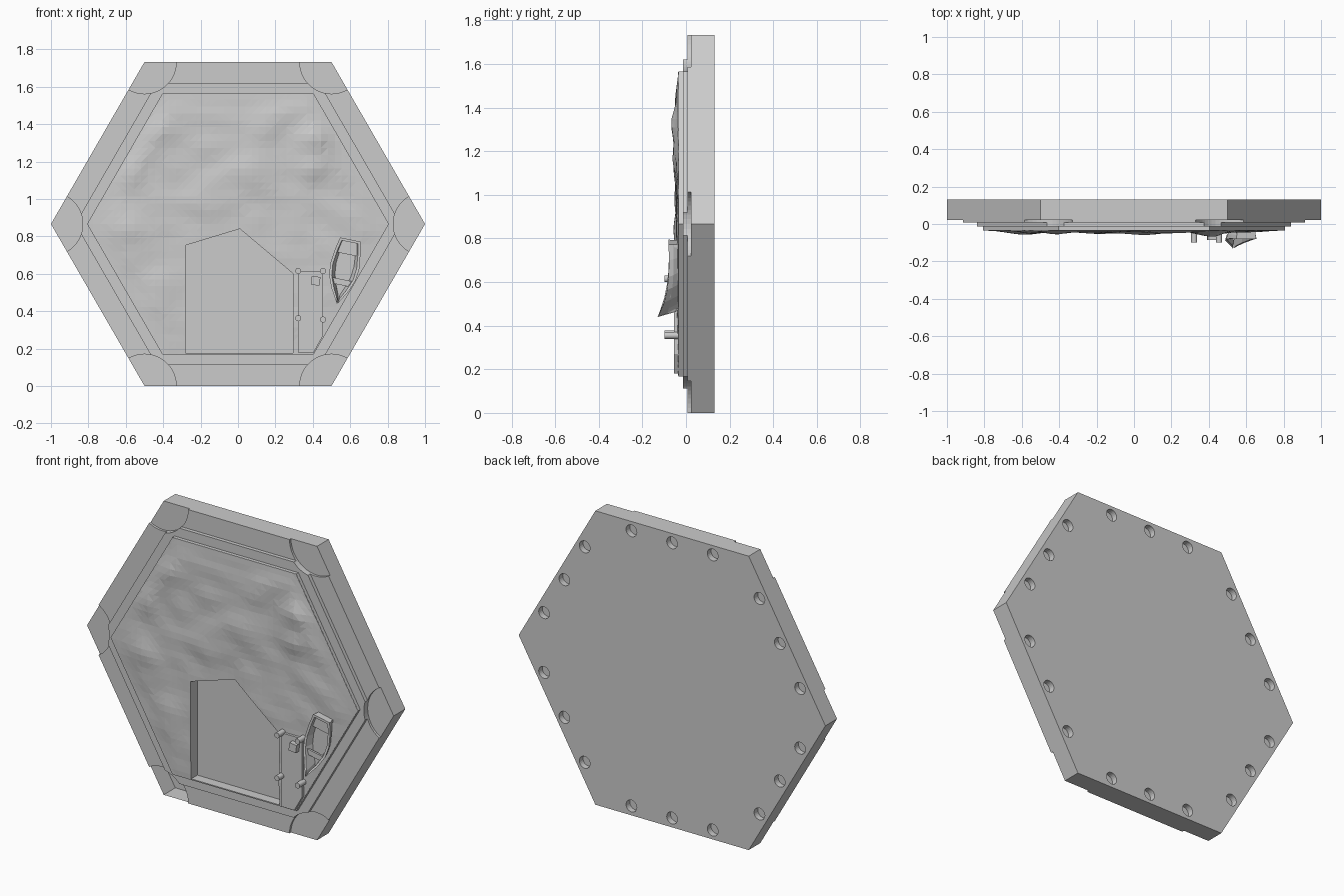
import bpy, bmesh
from math import sin, cos, pi, sqrt, exp, radians
from mathutils import Vector, noise

if "Cube" in bpy.data.objects:
    bpy.data.objects.remove(bpy.data.objects["Cube"])

CZ = sqrt(3) / 2  # height of the tile centre


def finish(name, bm):
    bmesh.ops.recalc_face_normals(bm, faces=bm.faces)
    me = bpy.data.meshes.new(name)
    bm.to_mesh(me)
    bm.free()
    ob = bpy.data.objects.new(name, me)
    bpy.context.collection.objects.link(ob)
    return ob


def loft(bm, rings):
    """Skin closed rings of points and cap both ends."""
    vs = [[bm.verts.new(p) for p in r] for r in rings]
    for a, b in zip(vs, vs[1:]):
        n = len(a)
        for i in range(n):
            bm.faces.new((a[i], a[(i + 1) % n], b[(i + 1) % n], b[i]))
    bm.faces.new(vs[0])
    bm.faces.new(vs[-1][::-1])


def prism(bm, pts, y0, y1):
    loft(bm, [[(x, y, z) for x, z in pts] for y in (y0, y1)])


def ngon(n, r, x=0.0, z=0.0, turn=0.0):
    return [(x + r * cos(2 * pi * i / n + turn), z + r * sin(2 * pi * i / n + turn)) for i in range(n)]


def cut(ob, cutter):
    m = ob.modifiers.new("cut", 'BOOLEAN')
    m.operation, m.solver, m.object = 'DIFFERENCE', 'EXACT', cutter
    bpy.context.view_layer.objects.active = ob
    bpy.ops.object.modifier_apply(modifier=m.name)


# Stepped hexagonal tile
bm = bmesh.new()
steps = [(1, .13), (1, .008), (.87, .008), (.87, -.014), (.807, -.014), (.807, -.034)]
loft(bm, [[(x, y, z) for x, z in ngon(6, r, 0, CZ)] for r, y in steps])
tile = finish("hex_tile", bm)

# Cutters: round corner steps, magnet holes in the back
bm = bmesh.new()
corners = [Vector(c) for c in ngon(6, 1, 0, CZ)]
for i, c in enumerate(corners):
    prism(bm, ngon(48, .17, *c), -.1, .022)
    d = corners[(i + 1) % 6]
    inward = (Vector((0, CZ)) - (c + d) / 2).normalized()
    for f in (.235, .5, .765):
        prism(bm, ngon(24, .035, *(c.lerp(d, f) + inward * .055)), .095, .2)
tile_cutter = finish("tile_cutter", bm)

# Cutter: five-sided building plot
bm = bmesh.new()
plot = [(-.28, .175), (.295, .175), (.295, .6), (.01, .84), (-.28, .752)]
prism(bm, plot, -.2, .022)
plot_cutter = finish("plot_cutter", bm)

# Rough ground: bumps plus noise on a grid, clipped to the hexagon
bumps = [(-.46, 1.38, .10, .022), (-.6, 1.18, .09, .024), (.43, 1.32, .11, .026), (-.58, .83, .09, .018),
         (.4, 1.15, .07, .016), (.05, 1.12, .14, .014), (-.2, 1.0, .12, .010), (-.42, .5, .1, .010),
         (.15, 1.4, .1, .010)]


def ground(x, z):
    h = .006 + .007 * noise.noise(Vector((x * 6, z * 9, 3.1)))
    h += sum(a * exp(-((x - bx) ** 2 + (z - bz) ** 2) / (r * r)) for bx, bz, r, a in bumps)
    edge = min((.70 - (x * cos(k) + (z - CZ) * sin(k))) for k in [radians(30 + 60 * i) for i in range(6)])
    return -.035 - max(0, h) * min(1, max(0, edge) / .1)


bm = bmesh.new()
bmesh.ops.create_grid(bm, x_segments=46, y_segments=46, size=.85)
for v in bm.verts:
    x, z = v.co.x, v.co.y + CZ
    v.co = (x, ground(x, z), z)
bmesh.ops.triangulate(bm, faces=bm.faces)
for i in range(6):
    k = radians(30 + 60 * i)
    n = Vector((cos(k), 0, sin(k)))
    bmesh.ops.bisect_plane(bm, geom=bm.verts[:] + bm.edges[:] + bm.faces[:],
                           plane_co=Vector((0, 0, CZ)) + n * .698, plane_no=n, clear_outer=True)
ext = bmesh.ops.extrude_face_region(bm, geom=bm.faces[:], use_keep_orig=True)
for e in ext['geom']:
    if isinstance(e, bmesh.types.BMVert):
        e.co.y = -.030
terrain = finish("rough_ground", bm)

cut(tile, tile_cutter)
cut(tile, plot_cutter)
cut(terrain, plot_cutter)
for c in (tile_cutter, plot_cutter):
    bpy.data.objects.remove(c)

# Dock deck
bm = bmesh.new()
prism(bm, [(.32, .18), (.405, .18), (.455, .27), (.455, .615), (.32, .615)], -.055, -.03)
finish("dock_deck", bm)

# Dock posts
for i, (x, z) in enumerate([(.322, .615), (.455, .615), (.322, .362), (.455, .355)]):
    bm = bmesh.new()
    prism(bm, ngon(20, .016, x, z), -.098, -.03)
    ob = finish(f"dock_post_{i + 1}", bm)
    ob.data.shade_smooth()
    ob.data.set_sharp_from_angle(angle=radians(35))

# Crate on the dock
bm = bmesh.new()
prism(bm, ngon(4, .033, .415, .562, radians(38)), -.085, -.053)
finish("crate", bm)

# Rowing boat, in a frame running from stern to bow
stern, bow = Vector((.6, .783)), Vector((.53, .44))
along = bow - stern
side = Vector((-along.y, along.x)).normalized()


def bp(u, s, y):
    p = stern + along * s + side * u
    return (p.x, y, p.y)


# (position, half width, gunwale depth)
hull = [(0, .055, -.080), (.2, .070, -.078), (.42, .079, -.080), (.6, .072, -.087),
        (.78, .047, -.100), (.92, .018, -.118), (1, .002, -.130)]
rings = []
for s, w, y in hull:
    t = .014 if w > .03 else w * .6
    half = [(w * .68, s * .88, -.03), (w * .93, s * .95, y * .55 - .014), (w, s, y), (w - t, s, y),
            ((w - t) * .75, s * .93, -.045)]
    rings.append([bp(*p) for p in half] + [bp(-u, q, d) for u, q, d in half[::-1]])
bm = bmesh.new()
loft(bm, rings)
finish("boat_hull", bm)


def plank(name, s0, s1, w0, w1, y0, y1):
    bm = bmesh.new()
    q = [(-w0, s0), (w0, s0), (w1, s1), (-w1, s1)]
    loft(bm, [[bp(u, s, y) for u, s in q] for y in (y0, y1)])
    finish(name, bm)


plank("boat_transom", .0, .04, .050, .052, -.080, -.035)
plank("stern_seat", .04, .23, .048, .058, -.065, -.057)
plank("bow_thwart", .62, .71, .060, .050, -.080, -.068)
